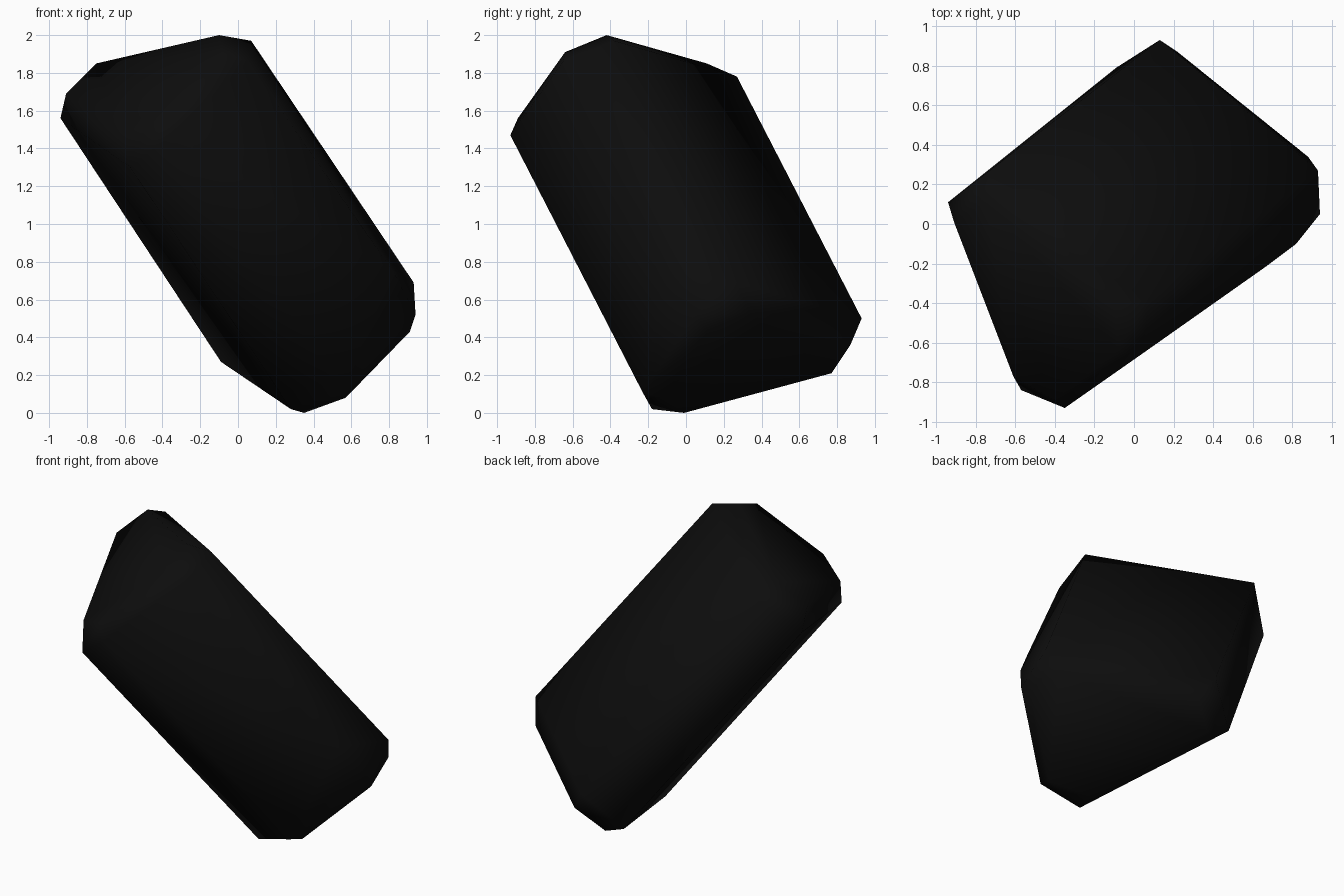
import bpy, bmesh, math

if "Cube" in bpy.data.objects:
    bpy.data.objects.remove(bpy.data.objects["Cube"])

# Corner rings of a tilted six-sided stone, listed from its upper end to its lower end
upper_cap = [(-0.91, 0.01, 1.69), (-0.75, 0.11, 1.85), (-0.10, -0.42, 2.0),
             (-0.08, -0.64, 1.91), (-0.40, -0.89, 1.56), (-0.61, -0.77, 1.48)]
upper_rim = [(-0.94, 0.11, 1.56), (-0.73, 0.27, 1.78), (0.07, -0.38, 1.97),
             (0.05, -0.65, 1.86), (-0.35, -0.93, 1.47), (-0.57, -0.84, 1.30)]
side_bulge = [(0.66, -0.22, 0.98), (0.82, -0.10, 0.75)]
lower_rim = [(-0.09, 0.79, 0.27), (0.13, 0.93, 0.50), (0.93, 0.27, 0.69),
             (0.94, 0.05, 0.52), (0.55, -0.23, 0.11), (0.28, -0.18, 0.02)]
lower_cap = [(0.06, 0.77, 0.21), (0.22, 0.87, 0.36), (0.88, 0.34, 0.53),
             (0.91, 0.115, 0.43), (0.57, -0.13, 0.08), (0.35, -0.01, 0.0)]

# Wrap the rings in a convex skin and merge the nearly flat faces
bm = bmesh.new()
for ring in (upper_cap, upper_rim, side_bulge, lower_rim, lower_cap):
    for point in ring:
        bm.verts.new(point)
bmesh.ops.convex_hull(bm, input=bm.verts[:])
bmesh.ops.dissolve_limit(bm, angle_limit=math.radians(3),
                         verts=bm.verts[:], edges=bm.edges[:])
bmesh.ops.recalc_face_normals(bm, faces=bm.faces[:])
for face in bm.faces:
    face.smooth = True
mesh = bpy.data.meshes.new("stone")
bm.to_mesh(mesh)
bm.free()

# Near-black stone colour
black = bpy.data.materials.new("near_black")
black.diffuse_color = (0.004, 0.004, 0.004, 1)
black.use_nodes = True
black.node_tree.nodes["Principled BSDF"].inputs["Base Color"].default_value = black.diffuse_color
mesh.materials.append(black)
stone = bpy.data.objects.new("stone", mesh)
bpy.context.collection.objects.link(stone)
